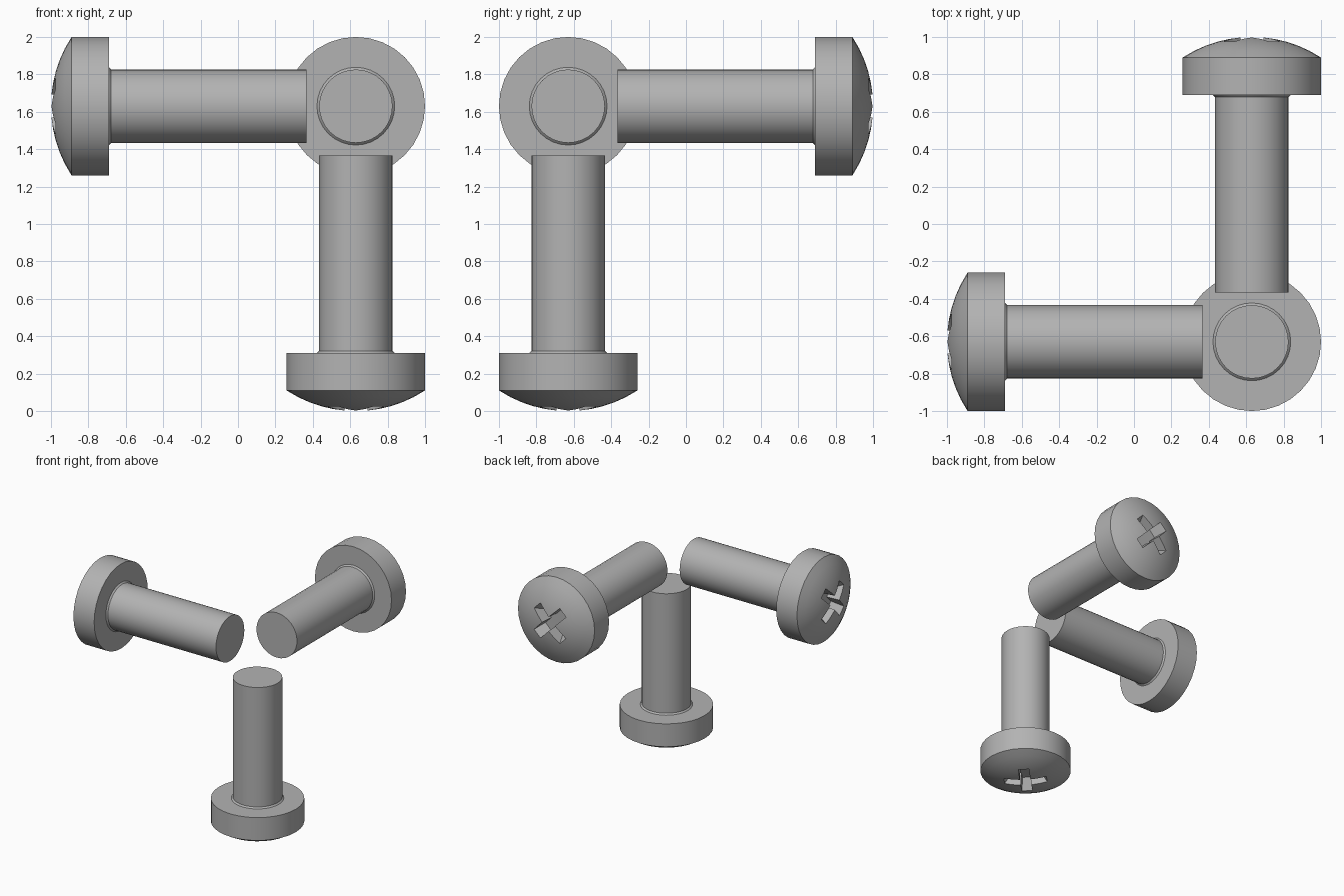
import bpy, bmesh, math
from mathutils import Matrix

cube = bpy.data.objects.get("Cube")
if cube:
    bpy.data.objects.remove(cube, do_unlink=True)

steel = bpy.data.materials.new("grey_steel")
steel.use_nodes = True
colour = (0.45, 0.45, 0.45, 1)
steel.diffuse_color = colour
steel.node_tree.nodes["Principled BSDF"].inputs["Base Color"].default_value = colour

HEAD_R, SHANK_R = 0.37, 0.196
APEX, RIM, SEAT, END = -1.63, -1.52, -1.32, -0.265
SIDES = 32


def new_object(name, bm):
    mesh = bpy.data.meshes.new(name)
    bm.to_mesh(mesh)
    bm.free()
    mesh.materials.append(steel)
    obj = bpy.data.objects.new(name, mesh)
    bpy.context.collection.objects.link(obj)
    return obj


def lathe(name, profile):
    bm = bmesh.new()
    verts = [bm.verts.new((r, 0, z)) for r, z in profile]
    edges = [bm.edges.new(pair) for pair in zip(verts, verts[1:])]
    bmesh.ops.spin(bm, geom=verts + edges, cent=(0, 0, 0), axis=(0, 0, 1),
                   angle=math.tau, steps=SIDES, use_duplicate=False)
    bmesh.ops.remove_doubles(bm, verts=bm.verts, dist=0.0005)
    bmesh.ops.recalc_face_normals(bm, faces=bm.faces)
    return new_object(name, bm)


# One screw: spherical dome, straight rim, small fillet under the head, plain shank
rise = RIM - APEX
sphere_r = (HEAD_R ** 2 + rise ** 2) / (2 * rise)
profile = [(0, APEX)]
for i in range(1, 7):
    r = HEAD_R * i / 6
    profile.append((r, APEX + sphere_r - math.sqrt(sphere_r ** 2 - r ** 2)))
profile += [(HEAD_R, SEAT), (SHANK_R + 0.012, SEAT), (SHANK_R, SEAT + 0.012),
            (SHANK_R, END), (0, END)]
screw = lathe("screw", profile)

# Cross recess: two diagonal tapered bars cut into the dome
for turn in (1, -1):
    bm = bmesh.new()
    bmesh.ops.create_cube(bm, size=1)
    for v in bm.verts:
        deep = v.co.z > 0
        v.co.x *= 0.24 if deep else 0.40
        v.co.y *= 0.075 if deep else 0.09
        v.co.z = APEX + (0.12 if deep else -0.02)
    bmesh.ops.rotate(bm, verts=bm.verts, matrix=Matrix.Rotation(turn * math.pi / 4, 3, "Z"))
    cutter = new_object("recess_cutter", bm)
    cutter.hide_render = True
    cut = screw.modifiers.new("recess", "BOOLEAN")
    cut.operation, cut.solver, cut.object = "DIFFERENCE", "EXACT", cutter
    bpy.context.view_layer.update()
    baked = bpy.data.meshes.new_from_object(
        screw.evaluated_get(bpy.context.evaluated_depsgraph_get()))
    screw.modifiers.clear()
    screw.data = baked
    bpy.data.objects.remove(cutter, do_unlink=True)

bpy.ops.object.select_all(action="DESELECT")
screw.select_set(True)
bpy.context.view_layer.objects.active = screw
bpy.ops.object.shade_smooth_by_angle(angle=math.radians(14))

# Three screws point their shanks at a common corner
screw.name = "lower_screw"
corner = Matrix.Translation((0.63, -0.63, 1.63))
screw.matrix_world = corner
for name, axis in (("right_screw", "Y"), ("back_screw", "X")):
    copy = bpy.data.objects.new(name, screw.data)
    bpy.context.collection.objects.link(copy)
    copy.matrix_world = corner @ Matrix.Rotation(math.pi / 2, 4, axis)
